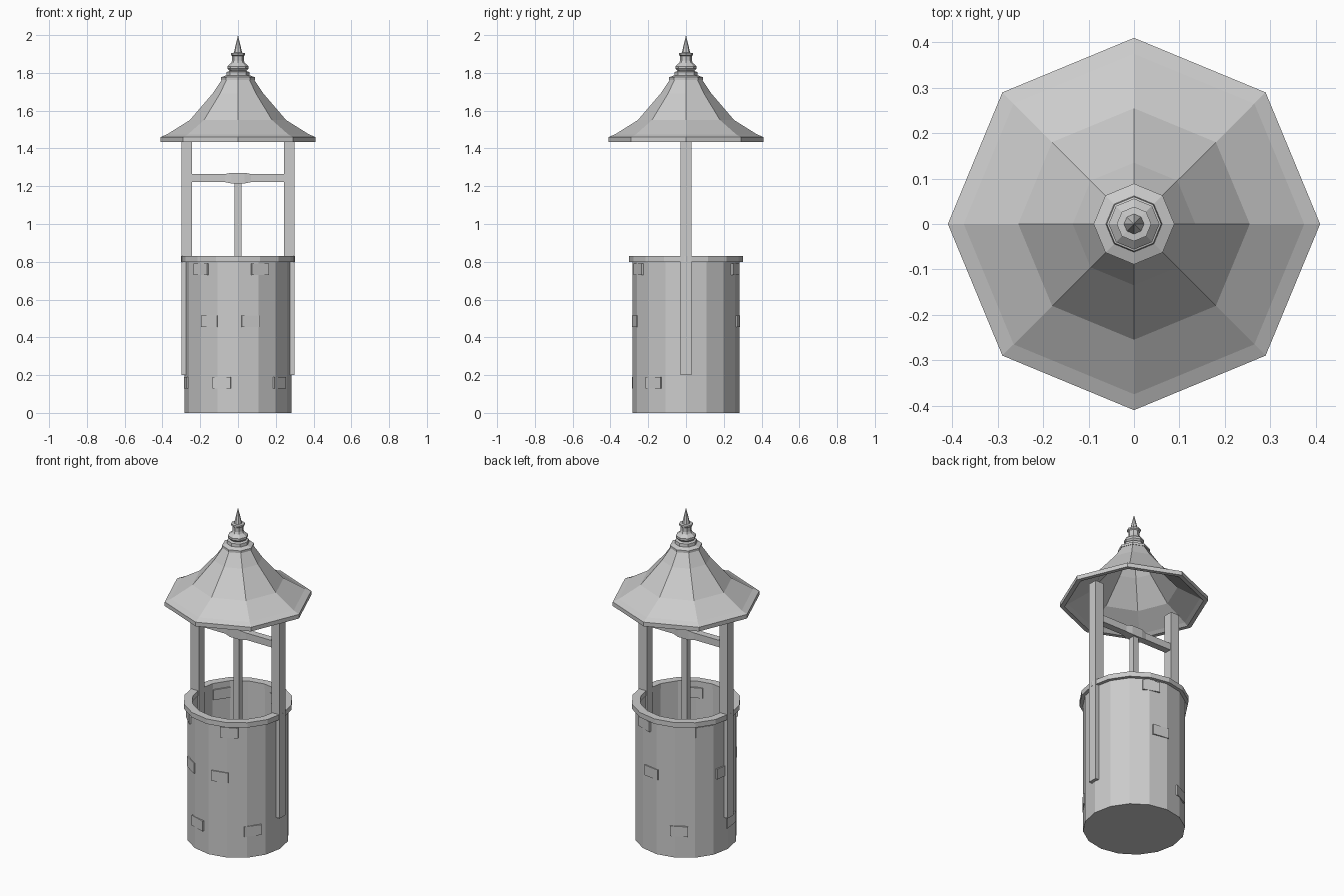
import bpy, bmesh
from math import sin, cos, pi, radians
from mathutils import Matrix

cube = bpy.data.objects.get("Cube")
if cube:
    bpy.data.objects.remove(cube, do_unlink=True)

grey = bpy.data.materials.new("plain_grey")
grey.use_nodes = True
colour = (0.6, 0.6, 0.6, 1)
grey.diffuse_color = colour
grey.node_tree.nodes["Principled BSDF"].inputs["Base Color"].default_value = colour


def finish(name, bm):
    bmesh.ops.recalc_face_normals(bm, faces=bm.faces)
    mesh = bpy.data.meshes.new(name)
    bm.to_mesh(mesh)
    bm.free()
    mesh.materials.append(grey)
    obj = bpy.data.objects.new(name, mesh)
    bpy.context.collection.objects.link(obj)


def lathe(name, profile, sides, closed=False):
    """Turn a (radius, height) profile around the z axis."""
    bm = bmesh.new()
    rings = []
    for r, z in profile:
        if r == 0:
            rings.append([bm.verts.new((0, 0, z))] * sides)
        else:
            rings.append([bm.verts.new((r * cos(2 * pi * i / sides), r * sin(2 * pi * i / sides), z))
                          for i in range(sides)])
    pairs = list(zip(rings, rings[1:]))
    if closed:
        pairs.append((rings[-1], rings[0]))
    for a, b in pairs:
        for i in range(sides):
            j = (i + 1) % sides
            bm.faces.new(list(dict.fromkeys((a[i], a[j], b[j], b[i]))))
    finish(name, bm)


def box(name, centre, size, turn=0):
    bm = bmesh.new()
    bmesh.ops.create_cube(bm, size=1)
    bm.transform(Matrix.Translation(centre) @ Matrix.Rotation(turn, 4, 'Z') @ Matrix.Diagonal((*size, 1)))
    finish(name, bm)


# Round wall, hollow inside, with a wider rim on top
lathe("wall", [(0, 0), (0.282, 0), (0.282, 0.81), (0.26, 0.81), (0.26, 0.04), (0, 0.04)], 16)
lathe("rim", [(0.255, 0.80), (0.302, 0.80), (0.302, 0.83), (0.255, 0.83)], 16, closed=True)

# Stones standing slightly proud of the wall, by row height and angle from the front
stone_rows = {0.76: (25, -45, 160, 236), 0.485: (14, -33, 172, 262), 0.16: (-18, 52, 207, -82)}
for z, angles in stone_rows.items():
    for angle in angles:
        a = radians(angle)
        box("stone", (0.265 * sin(a), -0.265 * cos(a), z), (0.1, 0.036, 0.062), a)

# Posts, hanging pole, and the cross beam with a swollen middle
for side, x in (("left", 0.272), ("right", -0.272)):
    box(side + "_post", (x, 0, 0.83), (0.056, 0.056, 1.26))
box("hanging_pole", (0, 0, 0.74), (0.035, 0.035, 0.98))
bm = bmesh.new()
loops = []
for x, h in ((-0.25, 0.021), (-0.07, 0.021), (-0.035, 0.028), (0.035, 0.028), (0.07, 0.021), (0.25, 0.021)):
    loops.append([bm.verts.new((x, y * h, 1.243 + z * h)) for y, z in ((-1, -1), (1, -1), (1, 1), (-1, 1))])
for a, b in zip(loops, loops[1:]):
    for i in range(4):
        j = (i + 1) % 4
        bm.faces.new((a[i], a[j], b[j], b[i]))
bm.faces.new(loops[0])
bm.faces.new(loops[-1])
finish("cross_beam", bm)

# Flared eight-sided roof shell, from the inner peak out to the eave and back up
lathe("roof", [(0, 1.735), (0.07, 1.735), (0.12, 1.665), (0.24, 1.525), (0.365, 1.45), (0.385, 1.435),
               (0.41, 1.435), (0.41, 1.46), (0.375, 1.475), (0.255, 1.55), (0.135, 1.69), (0.085, 1.765),
               (0, 1.765)], 8)

# Turned finial ending in a spike
lathe("finial", [(0, 1.76), (0.089, 1.763), (0.089, 1.777), (0.062, 1.787), (0.06, 1.805), (0.045, 1.81),
                 (0.056, 1.822), (0.056, 1.835), (0.036, 1.853), (0.031, 1.865), (0.031, 1.89),
                 (0.038, 1.895), (0.038, 1.905), (0.022, 1.907), (0, 2.0)], 8)
